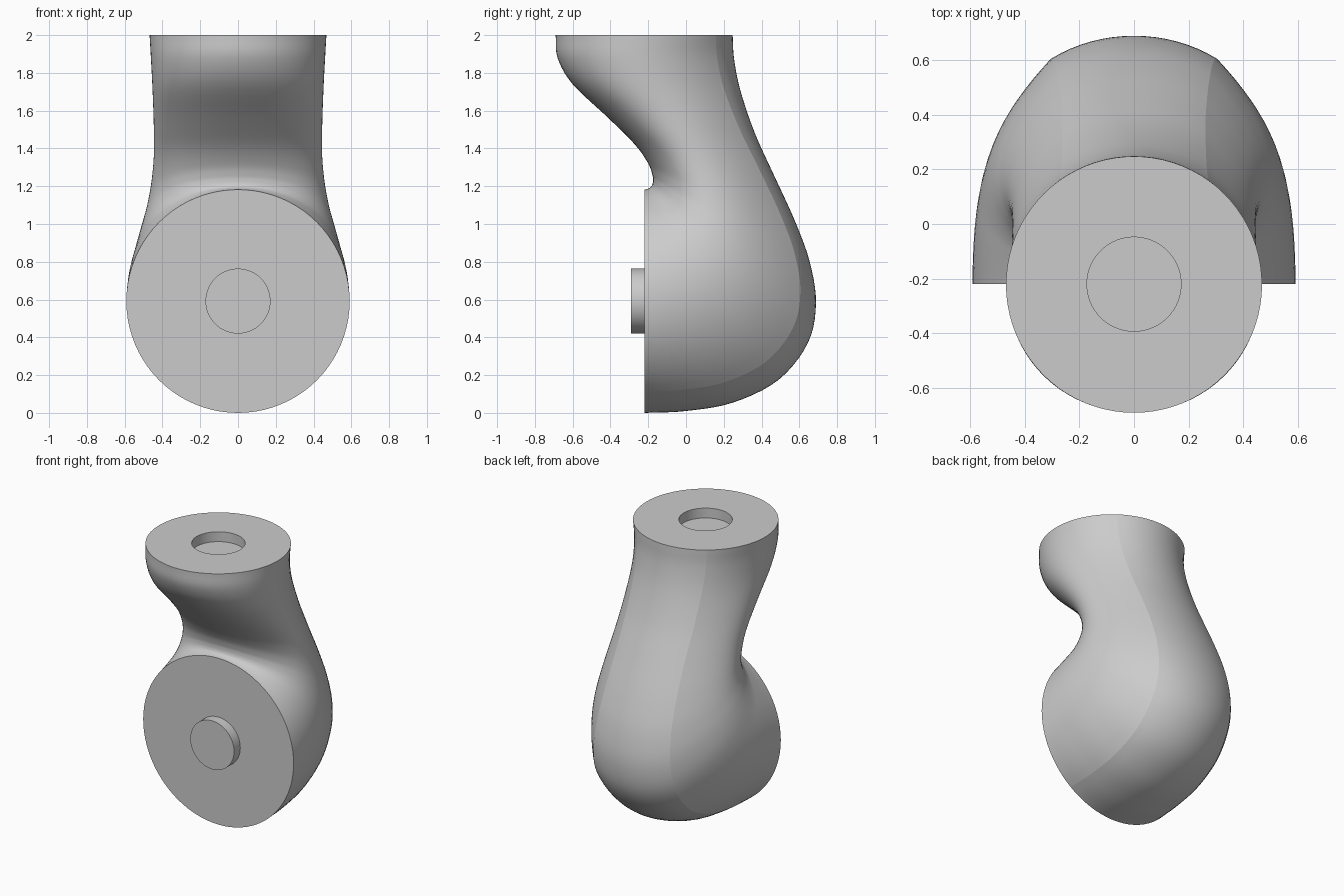
import bpy, bmesh, math
from mathutils import Vector

cube = bpy.data.objects.get("Cube")
if cube:
    bpy.data.objects.remove(cube, do_unlink=True)

grey = bpy.data.materials.new("plain_grey")
grey.use_nodes = True
colour = (0.6, 0.6, 0.6, 1)
grey.diffuse_color = colour
grey.node_tree.nodes["Principled BSDF"].inputs["Base Color"].default_value = colour

SEGMENTS = 80
STEPS = 5
CREASE = math.radians(36)
SHOULDER = 0.18
JOINT_R = 0.172
JOINT_DEPTH = 0.07

# Elbow sections: inner y, inner z, outer y, outer z, half width
SECTIONS = [
    (-0.69, 2.0, 0.247, 2.0, 0.468),
    (-0.68, 1.88, 0.255, 1.87, 0.461),
    (-0.6, 1.74, 0.29, 1.7, 0.453),
    (-0.41, 1.56, 0.365, 1.48, 0.446),
    (-0.27, 1.42, 0.465, 1.26, 0.446),
    (-0.2, 1.32, 0.575, 1.02, 0.462),
    (-0.178, 1.26, 0.655, 0.8, 0.485),
    (-0.175, 1.23, 0.688, 0.58, 0.512),
    (-0.178, 1.21, 0.645, 0.37, 0.538),
    (-0.185, 1.197, 0.49, 0.175, 0.562),
    (-0.195, 1.19, 0.25, 0.055, 0.58),
    (-0.206, 1.185, 0.0, 0.01, 0.588),
    (-0.22, 1.182, -0.22, 0.0, 0.591),
]


def spline(rows, steps):
    """Smooth curve through all rows."""
    pts = [Vector(r) for r in rows]
    pts = [2 * pts[0] - pts[1]] + pts + [2 * pts[-1] - pts[-2]]
    out = []
    for a, b, c, d in zip(pts, pts[1:], pts[2:], pts[3:]):
        for k in range(steps):
            t = k / steps
            out.append(0.5 * (2 * b + (c - a) * t + (2 * a - 5 * b + 4 * c - d) * t ** 2
                              + (3 * b - a - 3 * c + d) * t ** 3))
    return out + [pts[-2]]


def section(row, fade):
    """Oval ring whose sides are pushed inwards from the back crease on."""
    iy, iz, oy, oz, w = row
    centre = Vector((0, (iy + oy) / 2, (iz + oz) / 2))
    half = Vector((0, (oy - iy) / 2, (oz - iz) / 2))
    ring = []
    for i in range(SEGMENTS):
        a = math.tau * i / SEGMENTS
        t = max(0, (min(a, math.tau - a) - CREASE) / (math.pi - CREASE))
        push = SHOULDER * fade * 27 / 4 * t * (1 - t) ** 2
        ring.append(centre + half * (math.cos(a) - push) + Vector((w * math.sin(a), 0, 0)))
    return ring


def finish(bm, name):
    bmesh.ops.recalc_face_normals(bm, faces=bm.faces)
    for f in bm.faces:
        f.smooth = True
    for e in bm.edges:
        if e.calc_face_angle(0) > math.radians(40):
            e.smooth = False
    mesh = bpy.data.meshes.new(name)
    bm.to_mesh(mesh)
    bm.free()
    mesh.materials.append(grey)
    ob = bpy.data.objects.new(name, mesh)
    bpy.context.collection.objects.link(ob)
    return ob


# Elbow body: socket floor, socket wall, top rim, then the bent sweep
rows = spline(SECTIONS, STEPS)
rings = [section((-0.22 - JOINT_R, z, -0.22 + JOINT_R, z, JOINT_R), 0)
         for z in (2 - JOINT_DEPTH, 2)]
rings += [section(r, math.sin(math.pi * k / (len(rows) - 1))) for k, r in enumerate(rows)]

bm = bmesh.new()
loops = [[bm.verts.new(p) for p in ring] for ring in rings]
for a, b in zip(loops, loops[1:]):
    for i in range(SEGMENTS):
        j = (i + 1) % SEGMENTS
        bm.faces.new((a[i], a[j], b[j], b[i]))
bm.faces.new(loops[0])
bm.faces.new(loops[-1])

# Crease lines down both sides of the back
k = round(CREASE / math.tau * SEGMENTS)
for a, b in zip(loops[2:], loops[3:]):
    for i in (k, SEGMENTS - k):
        bm.edges.get((a[i], b[i])).smooth = False
finish(bm, "elbow_body")

# Round peg on the front face
bm = bmesh.new()
bmesh.ops.create_cone(bm, cap_ends=True, segments=SEGMENTS, radius1=JOINT_R,
                      radius2=JOINT_R, depth=JOINT_DEPTH + 0.01)
peg = finish(bm, "front_peg")
peg.rotation_euler.x = math.pi / 2
peg.location = (0, -0.22 - JOINT_DEPTH / 2 + 0.005, 0.592)
